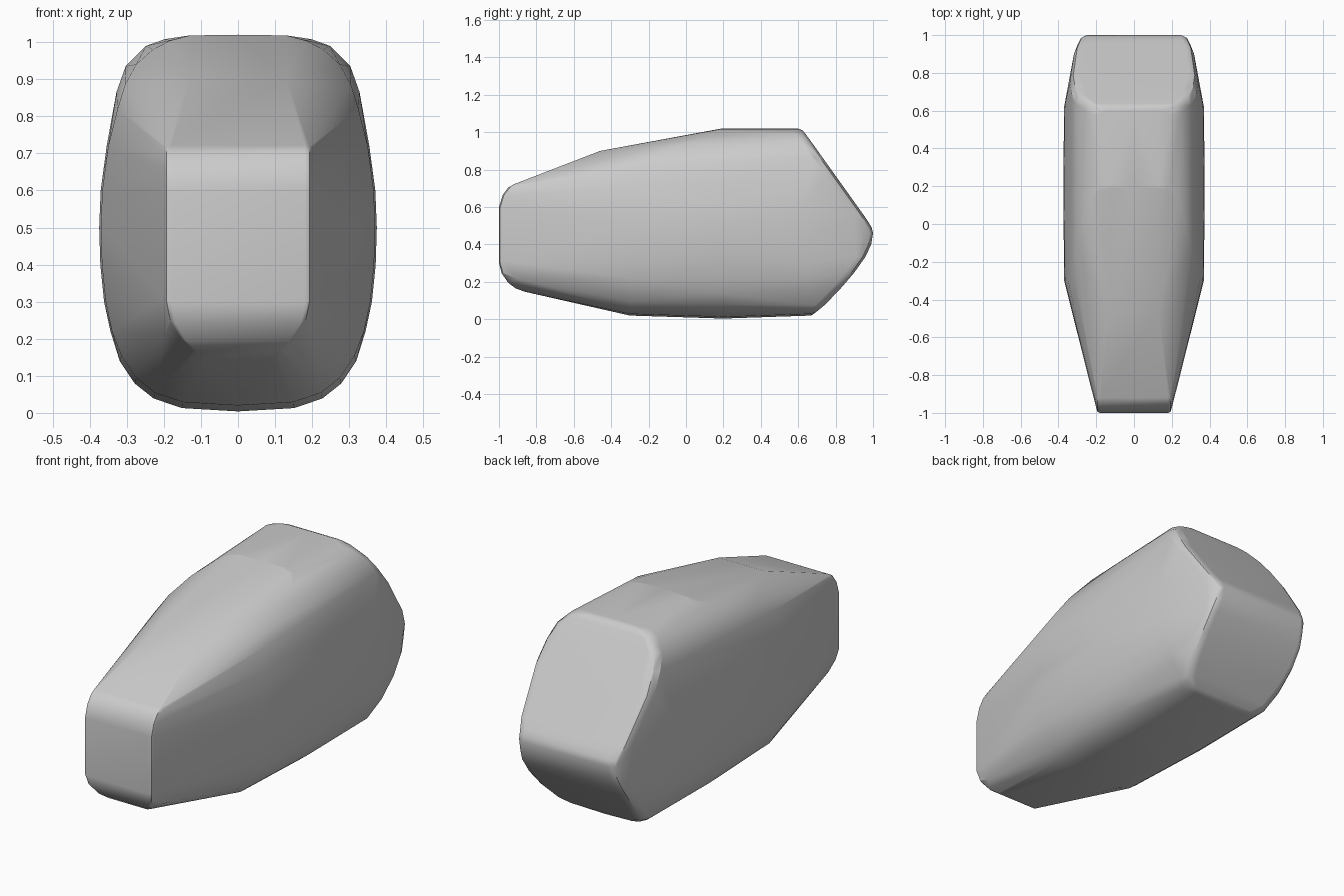
import bpy, bmesh

pts = []


def both(x, y, z):
    """Add a point and its mirror image."""
    for s in ((1, -1) if x else (1,)):
        pts.append((s * x, y, z))


# main cabin section: half width, height, front end, rear end
section = [
    (.13, 1.018, .19, .60), (.18, 1.005, .18, .605), (.23, .98, .12, .61),
    (.275, .94, .0, .62), (.305, .885, -.14, .63), (.325, .82, -.24, .64),
    (.35, .72, -.3, .64), (.366, .6, -.3, .63), (.37, .5, -.3, .62),
    (.367, .4, -.3, .63), (.357, .3, -.3, .65), (.34, .22, -.3, .66),
    (.315, .155, -.3, .67), (.275, .095, -.3, .67), (.225, .055, -.3, .67),
    (.15, .029, -.3, .67), (0, .02, -.3, .67)]
for x, z, y0, y1 in section:
    both(x, y0, z)
    both(x, y1, z)
    # slight belly and side bulge at the middle
    both(x * 1.012, .2, z - (.016 if z < .2 else 0))
pts += [(0, .19, 1.02), (0, .60, 1.02)]

# sloping rear: depth, height, flat half width, with rolled side edges
rear = [
    (.625, 1.008, .15), (.64, .99, .2), (.68, .935, .255), (.73, .865, .28),
    (.80, .767, .292), (.95, .557, .27), (.975, .52, .255), (.993, .49, .25),
    (1.0, .46, .25), (.99, .40, .25), (.96, .335, .26), (.90, .25, .262),
    (.82, .157, .25), (.74, .075, .22), (.70, .042, .18)]
for y, z, w in rear:
    both(w, y, z)
    both(w + .03, y - .015, z)
    both(w + .048, y - .05, z)

# hood break
both(.13, -.46, .9)

# nose: depth, height, half width
nose = [
    (-.92, .722, .18), (-.95, .705, .18), (-.98, .665, .18), (-1.0, .6, .18),
    (-1.0, .3, .18), (-.985, .245, .17), (-.95, .195, .14),
    (-.91, .165, .11), (-.86, .147, .09)]
for y, z, w in nose:
    both(w, y, z)
    both(w + .013, y + .006, z + (.003 if z < .4 else -.003))
    both(w + .019, y + .022, z + (.012 if z < .4 else -.006))
for y, z in ((-.93, .25), (-.9, .215)):
    both(.195, y, z)

# wrap one smooth skin around all the outlines
bm = bmesh.new()
for p in pts:
    bm.verts.new(p)
res = bmesh.ops.convex_hull(bm, input=bm.verts[:])
bmesh.ops.delete(bm, geom=[v for v in bm.verts if not v.link_faces], context='VERTS')
bmesh.ops.remove_doubles(bm, verts=bm.verts[:], dist=.002)
bmesh.ops.recalc_face_normals(bm, faces=bm.faces[:])
mesh = bpy.data.meshes.new("body_shell")
bm.to_mesh(mesh)
bm.free()
body = bpy.data.objects.new("body_shell", mesh)
bpy.context.collection.objects.link(body)

bpy.context.view_layer.objects.active = body
body.select_set(True)
bpy.ops.object.shade_smooth_by_angle(angle=.5)
weighted = body.modifiers.new("even_shading", 'WEIGHTED_NORMAL')
weighted.keep_sharp = True
